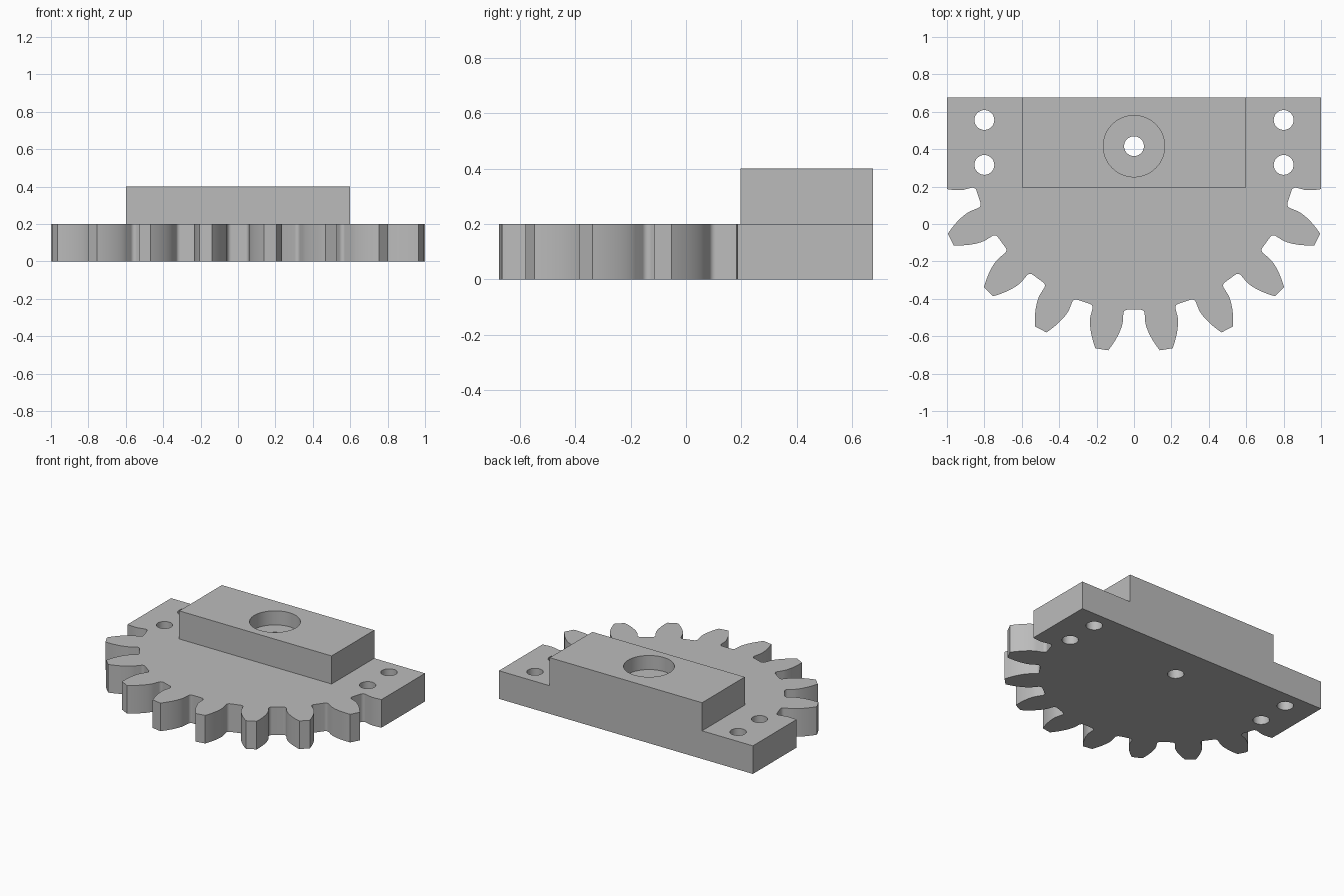
import bpy, bmesh
from math import pi, sin, cos, sqrt, acos, tan, radians

cube = bpy.data.objects.get("Cube")
if cube:
    bpy.data.objects.remove(cube, do_unlink=True)

# Main dimensions
TEETH, PITCH_R, MODULE = 20, 1.0, 0.1
TIP_R, ROOT_R = PITCH_R + MODULE, PITCH_R - 1.25 * MODULE
BASE_R = PITCH_R * cos(radians(20))
FILLET = 0.022
CY = 0.416                      # gear axis
FRONT, BACK = CY - 0.22, CY + 0.26
PLATE_H, BLOCK_H = 0.2, 0.4

grey = bpy.data.materials.new("grey_metal")
grey.use_nodes = True
GREY = (0.5, 0.5, 0.5, 1)
grey.diffuse_color = GREY
grey.node_tree.nodes["Principled BSDF"].inputs["Base Color"].default_value = GREY


def make(name, bm):
    bmesh.ops.recalc_face_normals(bm, faces=bm.faces)
    mesh = bpy.data.meshes.new(name)
    bm.to_mesh(mesh)
    bm.free()
    mesh.materials.append(grey)
    ob = bpy.data.objects.new(name, mesh)
    bpy.context.collection.objects.link(ob)
    return ob


def prism(name, outline, z0, z1):
    bm = bmesh.new()
    face = bm.faces.new([bm.verts.new((x, y, z0)) for x, y in outline])
    up = bmesh.ops.extrude_face_region(bm, geom=[face])["geom"]
    bmesh.ops.translate(bm, vec=(0, 0, z1 - z0),
                        verts=[v for v in up if isinstance(v, bmesh.types.BMVert)])
    return make(name, bm)


def disc(x, y, r, n=48):
    return [(x + r * cos(2 * pi * i / n), y + r * sin(2 * pi * i / n)) for i in range(n)]


def combine(target, other, operation):
    mod = target.modifiers.new(operation.lower(), "BOOLEAN")
    mod.operation, mod.object, mod.solver = operation, other, "EXACT"
    bpy.context.view_layer.objects.active = target
    bpy.ops.object.modifier_apply(modifier=mod.name)
    bpy.data.objects.remove(other, do_unlink=True)


def involute(r):
    a = acos(min(1, BASE_R / r))
    return tan(a) - a


def flank(r):
    """Angle from the middle of a tooth gap to the tooth side at radius r."""
    return pi / TEETH - pi / (2 * TEETH) - involute(PITCH_R * 1.0) + involute(r)


# Half of one tooth gap as (radius, angle): root fillet, then involute flank
wall, rc = flank(BASE_R), ROOT_R + FILLET
half_gap = []
for i in range(9):
    t = i / 8 * pi / 2
    r = rc - FILLET * cos(t)
    half_gap.append((r, wall - FILLET / rc + FILLET * sin(t) / r))
half_gap += [(r, flank(r)) for r in
             (BASE_R + (TIP_R - BASE_R) * i / 12 for i in range(13))]
gap = [(r, -a) for r, a in reversed(half_gap)] + half_gap

# Gear outline from left to right, its outermost flanks cut at the plate ends
points = []
for k in range(-4, 5):
    for r, a in gap:
        a += k * 2 * pi / TEETH
        points.append((r * sin(a), CY - r * cos(a)))
inside = [i for i, p in enumerate(points) if abs(p[0]) < 1]
first, last = inside[0], inside[-1]


def cut(p, q, x):
    return (x, p[1] + (q[1] - p[1]) * (x - p[0]) / (q[0] - p[0]))


outline = [cut(points[first], points[first - 1], -1)] if first else []
outline += points[first:last + 1]
if last + 1 < len(points):
    outline.append(cut(points[last], points[last + 1], 1))
outline += [(1, BACK), (-1, BACK)]

gear = prism("gear_segment_with_block", outline, 0, PLATE_H)

# Raised mounting block
block = prism("mounting_block", [(-0.6, FRONT), (0.6, FRONT), (0.6, BACK), (-0.6, BACK)],
              PLATE_H / 2, BLOCK_H)
combine(gear, block, "UNION")

# Screw holes, axle hole and counterbore
for x, y in [(0, CY)] + [(sx * 0.8, CY + dy) for sx in (-1, 1) for dy in (-0.1, 0.14)]:
    combine(gear, prism("hole_cutter", disc(x, y, 0.053), -0.1, 0.6), "DIFFERENCE")
combine(gear, prism("counterbore_cutter", disc(0, CY, 0.164, 64), 0.3, 0.6), "DIFFERENCE")

# Smooth curved walls, sharp edges
bpy.ops.object.select_all(action="DESELECT")
gear.select_set(True)
bpy.context.view_layer.objects.active = gear
bpy.ops.object.shade_smooth_by_angle(angle=radians(25))
